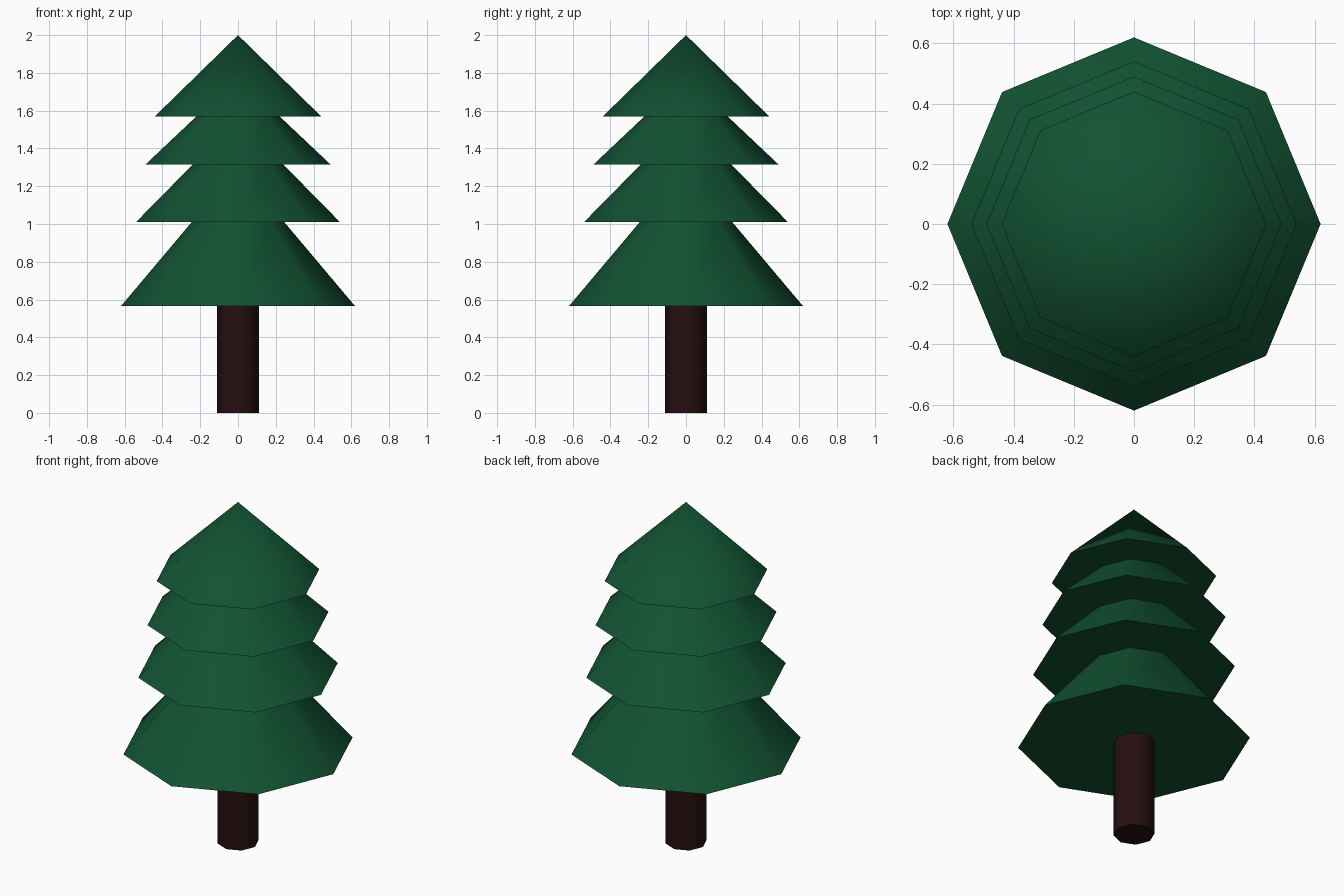
import bpy, bmesh, math

if "Cube" in bpy.data.objects:
    bpy.data.objects.remove(bpy.data.objects["Cube"])

SIDES = 8


def material(name, rgb):
    m = bpy.data.materials.new(name)
    m.diffuse_color = (*rgb, 1.0)
    m.use_nodes = True
    m.node_tree.nodes["Principled BSDF"].inputs["Base Color"].default_value = m.diffuse_color
    return m


def lathe(name, profile, mat):
    """Revolve (radius, z) points in eight steps; radius 0 closes to a point."""
    bm = bmesh.new()
    rings = []
    for r, z in profile:
        if r == 0:
            rings.append([bm.verts.new((0, 0, z))] * SIDES)
        else:
            rings.append([bm.verts.new((r * math.cos(i * math.tau / SIDES),
                                        r * math.sin(i * math.tau / SIDES), z))
                          for i in range(SIDES)])
    for low, high in zip(rings, rings[1:]):
        for i in range(SIDES):
            j = (i + 1) % SIDES
            corners = list(dict.fromkeys((low[i], low[j], high[j], high[i])))
            bm.faces.new(corners)
    bmesh.ops.recalc_face_normals(bm, faces=bm.faces)
    mesh = bpy.data.meshes.new(name)
    bm.to_mesh(mesh)
    bm.free()
    mesh.materials.append(mat)
    obj = bpy.data.objects.new(name, mesh)
    bpy.context.collection.objects.link(obj)
    # Soft facets around the tree, crisp rims
    bpy.ops.object.select_all(action='DESELECT')
    obj.select_set(True)
    bpy.context.view_layer.objects.active = obj
    bpy.ops.object.shade_smooth_by_angle(angle=math.radians(60))
    return obj


green = material("pine green", (0.006, 0.085, 0.032))
brown = material("dark bark brown", (0.019, 0.005, 0.005))

# Trunk
lathe("trunk", [(0, 0), (0.11, 0), (0.11, 0.565), (0, 0.565)], brown)

# Foliage: stacked skirts (rim radius, rim height, neck radius), then the tip
skirts = [(0.62, 0.565, 0.245), (0.54, 1.01, 0.24), (0.49, 1.315, 0.22), (0.44, 1.57, 0)]
tops = [s[1] for s in skirts[1:]] + [2.0]
profile = [(0, skirts[0][1])]
for (rim, z, neck), top in zip(skirts, tops):
    profile += [(rim, z), (neck, top)]
lathe("foliage", profile, green)
